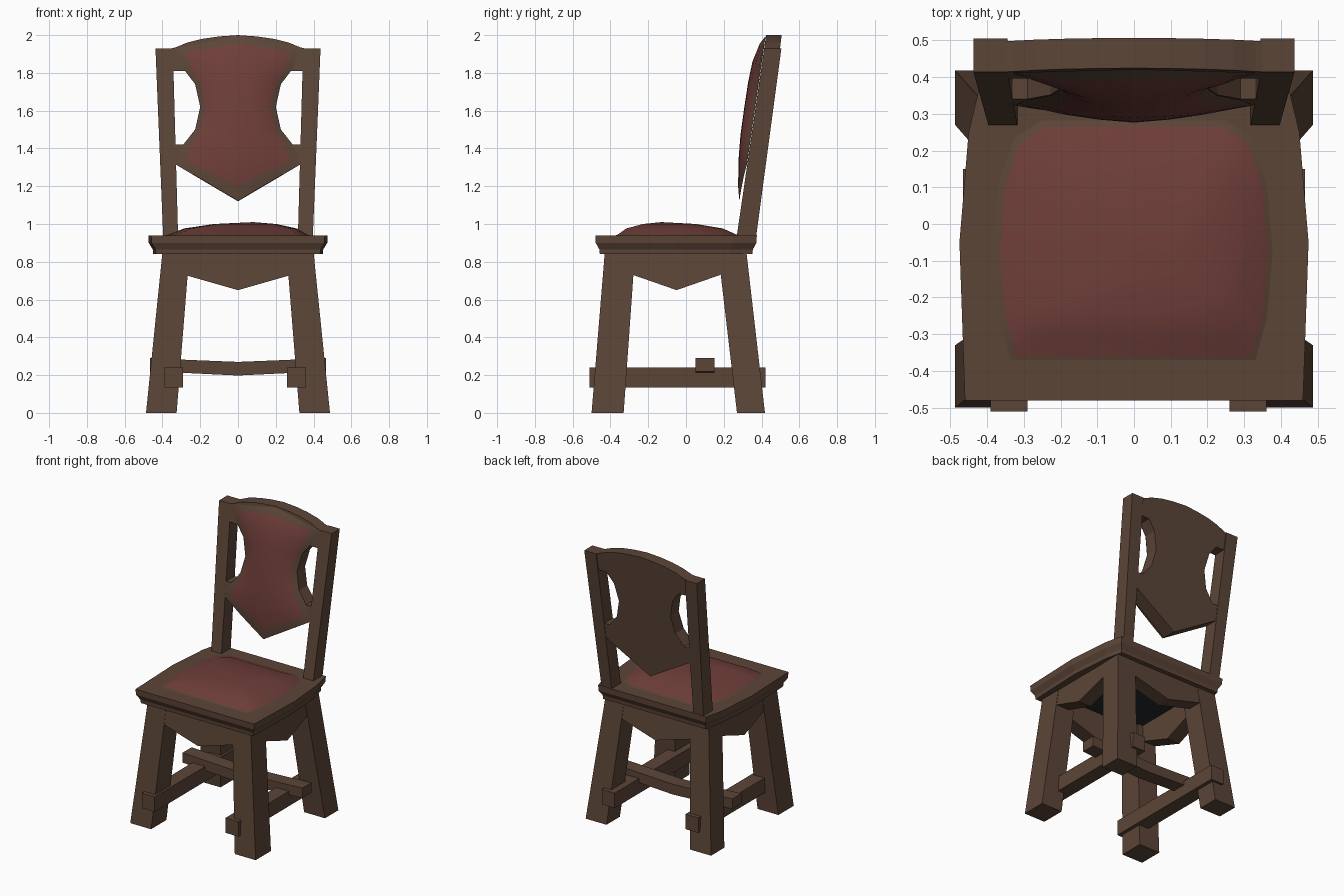
import bpy, bmesh

if "Cube" in bpy.data.objects:
    bpy.data.objects.remove(bpy.data.objects["Cube"])


def material(name, col):
    m = bpy.data.materials.new(name)
    m.diffuse_color = (*col, 1)
    m.use_nodes = True
    m.node_tree.nodes["Principled BSDF"].inputs["Base Color"].default_value = m.diffuse_color
    return m


WOOD = material("dark brown wood", (0.107, 0.060, 0.039))
RED = material("red leather", (0.158, 0.048, 0.041))
SHADE = material("dark slate lining", (0.018, 0.021, 0.024))


def build(name, verts, faces, mats=(WOOD,), smooth=False, red=(), closed=True):
    bm = bmesh.new()
    vs = [bm.verts.new(v) for v in verts]
    for i, f in enumerate(faces):
        face = bm.faces.new([vs[k] for k in f])
        face.smooth = smooth
        face.material_index = 1 if i in red else 0
    if closed:
        bmesh.ops.recalc_face_normals(bm, faces=bm.faces[:])
    me = bpy.data.meshes.new(name)
    bm.to_mesh(me)
    bm.free()
    for m in mats:
        me.materials.append(m)
    ob = bpy.data.objects.new(name, me)
    bpy.context.collection.objects.link(ob)
    return ob


def loft(name, loops, mats=(WOOD,)):
    """Closed solid through rings of equal length."""
    n = len(loops[0])
    verts = [p for l in loops for p in l]
    faces = [tuple(range(n)), tuple(range(len(verts) - n, len(verts)))]
    for r in range(len(loops) - 1):
        for i in range(n):
            j = (i + 1) % n
            faces.append((r * n + i, r * n + j, r * n + n + j, r * n + n + i))
    return build(name, verts, faces, mats)


def rect(x0, x1, y0, y1, z):
    return [(x0, y0, z), (x1, y0, z), (x1, y1, z), (x0, y1, z)]


def mirrored(half):
    """Right half outline, first to last, completed by its mirror image."""
    return half + [(-x, b) for x, b in reversed(half) if abs(x) > 1e-6]


# seat board with stepped underside edge
seat = mirrored([(0.46, -0.48), (0.475, -0.05), (0.45, 0.25), (0.42, 0.375)])


def seat_ring(s, z):
    return [(x * s, -0.05 + (y + 0.05) * s, z) for x, y in seat]


loft("seat", [seat_ring(0.945, 0.84), seat_ring(0.95, 0.865),
              seat_ring(0.995, 0.90), seat_ring(1, 0.94)])
loft("seat_lining", [rect(-0.3, 0.3, -0.33, 0.23, 0.836), rect(-0.3, 0.3, -0.33, 0.23, 0.842)], (SHADE,))

# domed seat cushion
pad = mirrored([(0.32, -0.36), (0.35, -0.25), (0.365, -0.08), (0.35, 0.1),
                (0.31, 0.22), (0.24, 0.265)])
n = len(pad)
verts = []
for s, z in [(1.06, 0.938), (1, 0.945), (0.82, 0.976), (0.45, 1.0)]:
    for x, y in pad:
        k = 1 - s
        verts.append((x * s + 0.07 * k, y * s - 0.12 * k, z))
verts.append((0.08, -0.13, 1.01))
faces, red = [], []
for r in range(3):
    for i in range(n):
        j = (i + 1) % n
        if r:
            red.append(len(faces))
        faces.append((r * n + i, r * n + j, r * n + n + j, r * n + n + i))
for i in range(n):
    red.append(len(faces))
    faces.append((3 * n + i, 3 * n + (i + 1) % n, 4 * n))
build("seat_cushion", verts, faces, (WOOD, RED), True, red, closed=False)

for s, side in ((1, "right"), (-1, "left")):
    # splayed legs
    loft(f"front_leg_{side}", [rect(s * 0.325, s * 0.487, -0.50, -0.33, 0),
                               rect(s * 0.257, s * 0.40, -0.43, -0.27, 0.85)])
    loft(f"back_leg_{side}", [rect(s * 0.325, s * 0.487, 0.27, 0.418, 0),
                              rect(s * 0.257, s * 0.40, 0.17, 0.32, 0.85)])
    # leaning back posts
    loft(f"back_post_{side}", [rect(s * 0.317, s * 0.396, 0.268, 0.371, 0.93),
                               rect(s * 0.345, s * 0.437, 0.414, 0.505, 1.93)])
    # side stretcher, slightly askew between both sides
    a = 0.31 if s > 0 else -0.34
    loft(f"side_stretcher_{side}", [rect(a - 0.05, a + 0.05, -0.51, 0.42, 0.135),
                                    rect(a - 0.05, a + 0.05, -0.51, 0.42, 0.24)])

# pointed aprons, leaning with the legs
for s, name in ((-1, "front_apron"), (1, "back_apron")):
    shape = mirrored([(0.30, 0.85), (0.28, 0.73), (0, 0.65)])
    base, slope = (0.429, 0.083) if s < 0 else (0.319, 0.11)
    loft(name, [[(x, s * (base - d + (0.84 - z) * slope), z) for x, z in shape]
                for d in (0, 0.1)])
for s, name in ((1, "right_apron"), (-1, "left_apron")):
    shape = mirrored([(0.27, 0.85), (0.23, 0.73), (0, 0.65)])
    loft(name, [[(s * (0.399 - d + (0.84 - z) * 0.1), y - 0.05, z) for y, z in shape]
                for d in (0, 0.1)])

# sagging cross stretcher
bar = [(-0.465, 0.22), (-0.25, 0.21), (0, 0.198), (0.25, 0.21), (0.465, 0.22),
       (0.465, 0.29), (0.25, 0.28), (0, 0.27), (-0.25, 0.28), (-0.465, 0.29)]
loft("cross_stretcher", [[(x, y, z) for x, z in bar] for y in (0.05, 0.15)])


def front_y(z):
    return 0.27 + (z - 0.94) * 0.1455


def rear_y(z):
    return 0.372 + (z - 0.94) * 0.127


# shield-shaped back panel with waisted sides and arched top
panel = mirrored([(0, 2.0), (0.10, 1.993), (0.19, 1.98), (0.27, 1.96), (0.33, 1.935),
                  (0.37, 1.925), (0.36, 1.81), (0.28, 1.81), (0.227, 1.74),
                  (0.20, 1.62), (0.227, 1.50), (0.29, 1.42), (0.335, 1.42),
                  (0.33, 1.315), (0, 1.12)])
loft("back_panel", [[(x, front_y(z), z) for x, z in panel],
                    [(x, rear_y(z), z) for x, z in panel]])

# bulging back cushion: rows of edge height, centre height, half width, bulge
rows = [(1.93, 1.995, 0.33, 0.0), (1.90, 1.955, 0.32, 0.025), (1.81, 1.86, 0.28, 0.05),
        (1.74, 1.75, 0.227, 0.057), (1.62, 1.62, 0.20, 0.058),
        (1.50, 1.47, 0.227, 0.057), (1.42, 1.34, 0.29, 0.048),
        (1.355, 1.20, 0.315, 0.03), (1.315, 1.122, 0.325, 0.012)]
cols = [-1, -0.87, -0.6, -0.3, 0, 0.3, 0.6, 0.87, 1]
verts, faces, red = [], [], []
for ze, zc, w, h in rows:
    for u in cols:
        z = zc + (ze - zc) * abs(u)
        verts.append((w * u, front_y(z) - 0.002 - h * (1 - abs(u) ** 2.5), z))
m = len(cols)
for r in range(len(rows) - 1):
    for c in range(m - 1):
        if 0 < c < m - 2 and 0 < r < len(rows) - 2:
            red.append(len(faces))
        k = r * m + c
        faces.append((k, k + m, k + m + 1, k + 1))
build("back_cushion", verts, faces, (WOOD, RED), True, red, closed=False)
